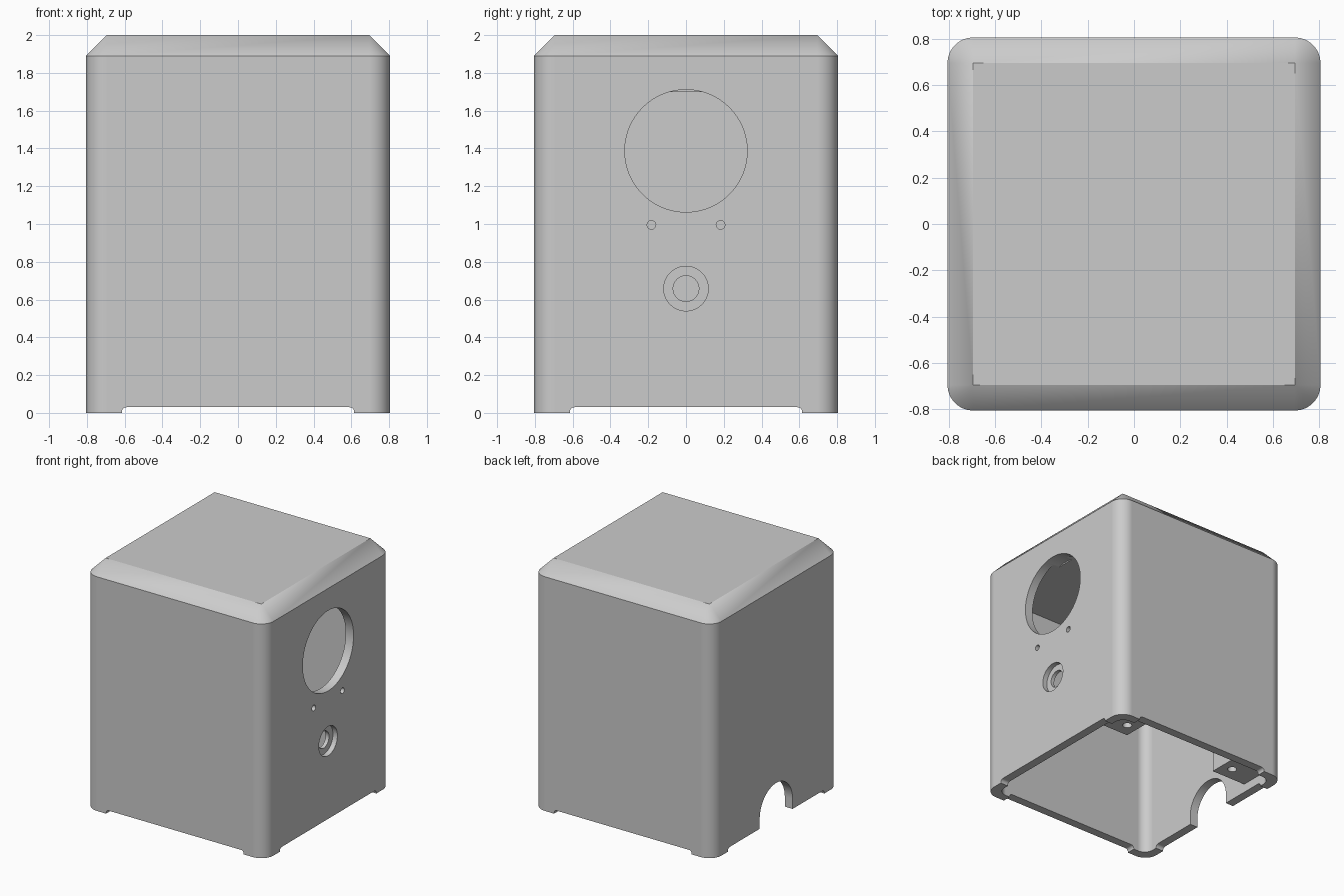
import bpy, bmesh
from math import sin, cos, pi
from mathutils import Matrix, Vector

if "Cube" in bpy.data.objects:
    bpy.data.objects.remove(bpy.data.objects["Cube"], do_unlink=True)

grey = bpy.data.materials.new("plain_grey")
grey.use_nodes = True
grey.diffuse_color = (0.6, 0.6, 0.6, 1)
grey.node_tree.nodes["Principled BSDF"].inputs["Base Color"].default_value = (0.6, 0.6, 0.6, 1)


def finish(name, bm):
    bmesh.ops.remove_doubles(bm, verts=bm.verts, dist=0.0001)
    bmesh.ops.recalc_face_normals(bm, faces=bm.faces)
    mesh = bpy.data.meshes.new(name)
    bm.to_mesh(mesh)
    bm.free()
    mesh.materials.append(grey)
    ob = bpy.data.objects.new(name, mesh)
    bpy.context.collection.objects.link(ob)
    return ob


def loft(name, sections, steps=12):
    """Stack rounded squares given as (half width, corner radius, height)."""
    bm = bmesh.new()
    rings = []
    for half, r, z in sections:
        ring = []
        for q in range(4):
            mid = (q + 0.5) * pi / 2
            c = (half - r) * 2 ** 0.5
            for i in range(steps + 1):
                a = (q + i / steps) * pi / 2
                ring.append(bm.verts.new((c * cos(mid) + r * cos(a),
                                          c * sin(mid) + r * sin(a), z)))
        rings.append(ring)
    n = len(rings[0])
    for low, high in zip(rings, rings[1:]):
        for i in range(n):
            j = (i + 1) % n
            bm.faces.new((low[i], low[j], high[j], high[i]))
    bm.faces.new(rings[0][::-1])
    bm.faces.new(rings[-1])
    return finish(name, bm)


def prism(name, outline, start, end, turn=0):
    """Extrude an outline of (y, z) points along x, then turn about z."""
    bm = bmesh.new()
    face = bm.faces.new([bm.verts.new((start, y, z)) for y, z in outline])
    grown = bmesh.ops.extrude_face_region(bm, geom=[face])["geom"]
    moved = [g for g in grown if isinstance(g, bmesh.types.BMVert)]
    bmesh.ops.translate(bm, verts=moved, vec=(end - start, 0, 0))
    bmesh.ops.rotate(bm, verts=bm.verts, matrix=Matrix.Rotation(turn, 3, "Z"))
    return finish(name, bm)


def disc(y, z, r, n=64):
    return [(y + r * cos(2 * pi * i / n), z + r * sin(2 * pi * i / n)) for i in range(n)]


def box(name, centre, size):
    bm = bmesh.new()
    bmesh.ops.create_cube(bm, size=1)
    bmesh.ops.scale(bm, verts=bm.verts, vec=size)
    bmesh.ops.translate(bm, verts=bm.verts, vec=centre)
    return finish(name, bm)


def post(name, x, y, low, high, r):
    bm = bmesh.new()
    bmesh.ops.create_cone(bm, cap_ends=True, segments=32, radius1=r, radius2=r,
                          depth=high - low)
    bmesh.ops.translate(bm, verts=bm.verts, vec=Vector((x, y, (low + high) / 2)))
    return finish(name, bm)


def cut(ob, cutter):
    bpy.context.view_layer.objects.active = ob
    mod = ob.modifiers.new("cut", "BOOLEAN")
    mod.operation = "DIFFERENCE"
    mod.solver = "EXACT"
    mod.object = cutter
    bpy.ops.object.modifier_apply(modifier=mod.name)
    bpy.data.objects.remove(cutter, do_unlink=True)


def smooth(ob):
    bpy.ops.object.select_all(action="DESELECT")
    ob.select_set(True)
    bpy.context.view_layer.objects.active = ob
    bpy.ops.object.shade_smooth_by_angle(angle=0.5)
    mod = ob.modifiers.new("even_shading", "WEIGHTED_NORMAL")
    mod.keep_sharp = True


# Hollow housing with rounded corners and a chamfered top
W = 0.805
housing = loft("housing", [(W, 0.11, 0), (W, 0.11, 1.89), (W - 0.11, 0, 2)])
cut(housing, loft("cavity", [(W - 0.07, 0.08, -0.1), (W - 0.07, 0.08, 1.7)]))

# Gaps under all four sides, leaving corner feet
s, r = 0.615, 0.025
gap = [(-s, -0.1), (s, -0.1), (s, 0.005)]
gap += [(s - r + r * cos(a * pi / 12), 0.005 + r * sin(a * pi / 12)) for a in range(1, 7)]
gap += [(-y, z) for y, z in reversed(gap[2:])]
for turn in (0, pi / 2):
    cut(housing, prism("foot_gap", gap, -1, 1, turn))

# Large opening, two small holes and a stepped hole on the +x side
cut(housing, prism("large_opening", disc(0, 1.387, 0.324, 96), 0.68, 1))
for side in (-1, 1):
    cut(housing, prism("small_hole", disc(side * 0.183, 0.995, 0.023, 32), 0.6, 1))
cut(housing, prism("hole_step", disc(0, 0.658, 0.118), W - 0.04, 1))
cut(housing, prism("hole_centre", disc(0, 0.658, 0.068), 0.6, 1))

# Arched cable notch on the -x side
arch = [(-0.21, -0.1), (0.21, -0.1)]
arch += [(0.21 * cos(i * pi / 32), 0.11 + 0.21 * sin(i * pi / 32)) for i in range(33)]
cut(housing, prism("cable_notch", arch, -1, -0.6))
smooth(housing)

# Screw tabs inside the back corners
for side, label in ((1, "left"), (-1, "right")):
    tab = box("screw_tab_" + label, (side * 0.585, 0.585, 0.2), (0.32, 0.32, 0.2))
    cut(tab, post("screw_hole", side * 0.52, 0.54, 0.05, 0.25, 0.035))
    smooth(tab)
